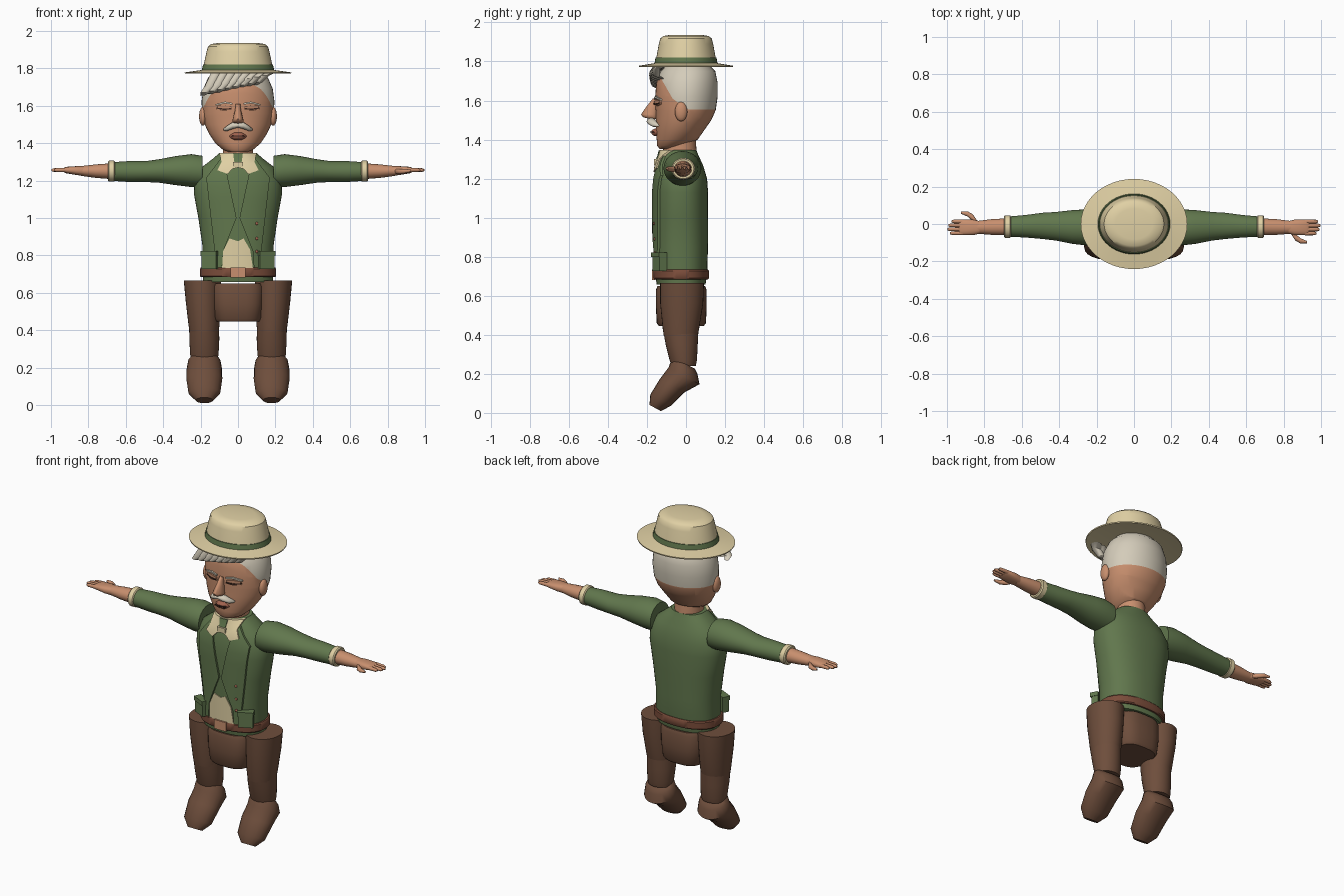
import bpy, bmesh, math
from mathutils import Vector, Matrix


def material(name, r, g, b):
    m = bpy.data.materials.new(name)
    m.diffuse_color = [((c / 255 + 0.055) / 1.055) ** 2.4 for c in (r, g, b)] + [1]
    return m


GREEN = material("jacket green", 97, 119, 77)
BROWN = material("trouser brown", 110, 78, 60)
BELT = material("belt leather", 122, 76, 58)
SKIN = material("skin", 200, 143, 110)
CREAM = material("cream cloth", 224, 208, 164)
HAIR = material("grey white hair", 212, 204, 186)
DARK = material("dark lines", 62, 40, 32)
LIP = material("lips", 160, 98, 78)

AXES = {'z': (Vector((1, 0, 0)), Vector((0, 1, 0))),
        'x': (Vector((0, 1, 0)), Vector((0, 0, 1))),
        'foot': (Vector((1, 0, 0)), Vector((0, .88, -.48)))}


def finish(name, bm, *mats, angle=40):
    bmesh.ops.recalc_face_normals(bm, faces=bm.faces[:])
    me = bpy.data.meshes.new(name)
    bm.to_mesh(me)
    bm.free()
    for m in mats:
        me.materials.append(m)
    me.shade_smooth()
    me.set_sharp_from_angle(angle=math.radians(angle))
    ob = bpy.data.objects.new(name, me)
    bpy.context.collection.objects.link(ob)
    return ob


def loft_mesh(sections, axis='z', n=32, p=2.0):
    """Rings (cx, cy, cz, radius_u, radius_v) joined and capped."""
    bm, (u, v), rings = bmesh.new(), AXES[axis], []
    for cx, cy, cz, ru, rv in sections:
        ring = []
        for i in range(n):
            a = 2 * math.pi * i / n
            c, s = math.cos(a), math.sin(a)
            c = math.copysign(abs(c) ** (2 / p), c)
            s = math.copysign(abs(s) ** (2 / p), s)
            ring.append(bm.verts.new(Vector((cx, cy, cz)) + u * ru * c + v * rv * s))
        rings.append(ring)
    for a, b in zip(rings, rings[1:]):
        for i in range(n):
            bm.faces.new((a[i], a[(i + 1) % n], b[(i + 1) % n], b[i]))
    bm.faces.new(rings[0])
    bm.faces.new(rings[-1])
    return bm


def loft(name, sections, mat, axis='z', n=32, p=2.0, angle=40):
    return finish(name, loft_mesh(sections, axis, n, p), mat, angle=angle)


def ball(name, loc, size, mat):
    bm = bmesh.new()
    bmesh.ops.create_uvsphere(bm, u_segments=16, v_segments=10, radius=1,
                              matrix=Matrix.Translation(loc) @ Matrix.Diagonal((*size, 1)))
    return finish(name, bm, mat)


def box(name, loc, size, mat, turn=0):
    bm = bmesh.new()
    bmesh.ops.create_cube(bm, size=1, matrix=Matrix.Translation(loc)
                          @ Matrix.Rotation(turn, 4, 'Z') @ Matrix.Diagonal((*size, 1)))
    return finish(name, bm, mat)


def front_y(sections, p, x, z):
    """Front surface of a lofted body at x, z."""
    z = min(max(z, sections[0][2]), sections[-1][2])
    for a, b in zip(sections, sections[1:]):
        if z <= b[2]:
            t = (z - a[2]) / (b[2] - a[2])
            cy, rx, ry = (a[k] + (b[k] - a[k]) * t for k in (1, 3, 4))
            return cy - ry * (1 - min(abs(x / rx), .95) ** p) ** (1 / p)


def plate(name, outline, body, p, off, mat):
    """Thin panel following the front of a body."""
    bm = bmesh.new()
    bm.faces.new([bm.verts.new((x, 0, z)) for x, z in outline])
    for axis, lo, hi in (((1, 0, 0), -8, 9), ((0, 0, 1), 22, 50)):
        for k in range(lo, hi):
            bmesh.ops.bisect_plane(bm, geom=bm.verts[:] + bm.edges[:] + bm.faces[:],
                                   plane_co=Vector(axis) * k * .03, plane_no=axis)
    for v in bm.verts:
        v.co.y = front_y(body, p, v.co.x, v.co.z) + .004
    ext = bmesh.ops.extrude_face_region(bm, geom=bm.faces[:])
    for g in ext["geom"]:
        if isinstance(g, bmesh.types.BMVert):
            g.co.y -= off + .004
    return finish(name, bm, mat, angle=30)


def both(points, s):
    return [(s * x, z) for x, z in points]


# Hat
loft("hat", [(0, 0, 1.785, .17, .14), (0, 0, 1.771, .284, .24), (0, 0, 1.778, .285, .241),
             (0, 0, 1.79, .2, .168), (0, 0, 1.792, .189, .157), (0, 0, 1.89, .168, .139),
             (0, 0, 1.917, .16, .132), (0, 0, 1.93, .143, .117), (0, 0, 1.936, .1, .082)],
     CREAM, n=48, angle=35)
loft("hat_band", [(0, 0, 1.788, .194, .162), (0, 0, 1.82, .187, .156)], GREEN, n=48)

# Head with the hair cap cut in by three planes
HEAD = [(0, -.095, 1.352, .05, .04), (0, -.078, 1.368, .085, .07), (0, -.045, 1.4, .122, .105),
        (0, -.03, 1.45, .155, .125), (0, -.012, 1.5, .178, .142), (0, -.002, 1.55, .19, .154),
        (0, .002, 1.62, .195, .16), (0, .005, 1.69, .186, .157), (0, .01, 1.75, .16, .14),
        (0, .01, 1.79, .12, .1)]
bm = loft_mesh(HEAD, n=40)
cuts = [((0, 0, 1.555), (0, 0, 1)), ((0, .01, 1.555), (0, .055, .08)),
        ((0, -.07, 1.612), (0, .14, .08))]
for co, no in cuts:
    bmesh.ops.bisect_plane(bm, geom=bm.verts[:] + bm.edges[:] + bm.faces[:],
                           plane_co=co, plane_no=no)
for f in bm.faces:
    c = f.calc_center_median()
    f.material_index = int(all((c - Vector(co)).dot(Vector(no)) > 0 for co, no in cuts))
finish("head", bm, SKIN, HAIR)

# Swept fringe
for i in range(8):
    x = -.115 + .04 * i
    y = -.155 + .9 * max(0, abs(x - .02) - .03) ** 2
    low = 1.655 + .008 * i
    loft("fringe_lock", [(x - .075, y + .025, low, .012, .008), (x - .06, y - .008, low + .015, .026, .018),
                         (x - .03, y - .012, low + .05, .032, .022), (x, y + .015, 1.775, .03, .03)],
         HAIR, n=12)

# Face
loft("nose", [(0, -.168, 1.505, .018, .018), (0, -.183, 1.515, .03, .038), (0, -.188, 1.53, .028, .042),
              (0, -.168, 1.575, .016, .03), (0, -.155, 1.61, .012, .015)], SKIN, n=16, angle=60)
loft("mouth", [(-.048, -.135, 1.437, .01, .006), (-.02, -.152, 1.437, .026, .02),
               (.02, -.152, 1.437, .026, .02), (.048, -.135, 1.437, .01, .006)], LIP, 'x', 16, angle=60)
plate("mouth_line", [(-.035, 1.435), (.035, 1.435), (.03, 1.442), (-.03, 1.442)], HEAD, 2, .03, DARK)
for s in (1, -1):
    loft("moustache_half", [(0, -.178, 1.495, .022, .012), (s * .03, -.178, 1.493, .024, .018),
                            (s * .06, -.162, 1.478, .018, .014), (s * .077, -.145, 1.472, .008, .005)],
         HAIR, 'x', 12, angle=60)
    ball("ear", (s * .188, -.025, 1.543), (.02, .032, .05), SKIN)
    plate("eyelid", both([(.03, 1.578), (.075, 1.572), (.115, 1.58), (.11, 1.6), (.07, 1.604), (.035, 1.596)], s),
          HEAD, 2, .008, SKIN)
    plate("closed_eye", both([(.035, 1.581), (.075, 1.577), (.115, 1.585), (.115, 1.59), (.075, 1.585), (.035, 1.587)], s),
          HEAD, 2, .012, DARK)
    plate("eyebrow", both([(.03, 1.606), (.07, 1.612), (.12, 1.6), (.12, 1.608), (.07, 1.622), (.03, 1.615)], s),
          HEAD, 2, .009, HAIR)
loft("neck", [(0, -.03, 1.31, .08, .085), (0, -.035, 1.42, .08, .085)], SKIN)

# Jacket body
P = 2.3
TORSO = [(0, -.025, .657, .186, .125), (0, -.025, .72, .19, .135), (0, -.025, .85, .19, .137),
         (0, -.025, 1, .212, .138), (0, -.025, 1.13, .236, .138), (0, -.025, 1.2, .232, .133),
         (0, -.028, 1.27, .195, .115), (0, -.03, 1.32, .13, .093), (0, -.032, 1.347, .1, .085)]
loft("jacket_body", TORSO, GREEN, n=48, p=P)
plate("shirt_front", [(-.085, .73), (.08, .73), (.065, .83), (.03, .89), (0, .875), (-.045, .89), (-.08, .82)],
      TORSO, P, .005, CREAM)
plate("shirt_collar", [(-.1, 1.347), (-.088, 1.3), (-.11, 1.255), (-.055, 1.235), (-.03, 1.262), (0, 1.27), (.03, 1.262),
                       (.055, 1.235), (.11, 1.255), (.088, 1.3), (.1, 1.347)], TORSO, P, .018, CREAM)
plate("tie_top", [(-.026, 1.345), (-.02, 1.3), (.02, 1.3), (.026, 1.345)], TORSO, P, .023, GREEN)
box("tie_knot", (0, -.15, 1.285), (.055, .03, .03), CREAM)
for s in (1, -1):
    plate("jacket_front_panel", both([(.09, 1.32), (.17, 1.215), (.115, .735), (.085, .735), (.08, .82),
                                      (.008, 1), (.06, 1.24)], s), TORSO, P, .012, GREEN)
    box("pocket", (s * .148, -.135, .775), (.085, .04, .095), GREEN, s * .45)
    box("pocket_flap", (s * .149, -.139, .81), (.092, .045, .025), GREEN, s * .45)
for z in (.82, .89, .97):
    ball("button", (.1, front_y(TORSO, P, .1, z) - .012, z), (.008, .006, .008), LIP)

# Belt and buckle
loft("belt", [(0, -.025, .684, .199, .138), (0, -.025, .69, .204, .143), (0, -.025, .728, .204, .143),
              (0, -.025, .734, .199, .138)], BELT, n=48, p=P)
box("buckle", (0, -.165, .708), (.08, .02, .055), SKIN)

# Hips
loft("hips", [(0, -.024, .65, .13, .122), (0, -.024, .63, .14, .13), (0, -.024, .54, .138, .13),
              (0, -.024, .46, .128, .126), (0, -.024, .445, .118, .115)], BROWN, p=3)

for s in (1, -1):
    # Legs and feet
    loft("thigh", [(s * .19, -.02, .665, .1, .112), (s * .188, -.022, .56, .092, .11),
                   (s * .182, -.026, .43, .083, .093), (s * .181, -.027, .39, .078, .086)], BROWN)
    loft("shin", [(s * .181, -.026, .41, .08, .089), (s * .18, -.022, .35, .08, .082),
                  (s * .18, -.014, .27, .076, .07), (s * .18, -.012, .24, .07, .062)], BROWN)
    loft("foot", [(s * .18, -.008, .255, .07, .06), (s * .18, -.008, .235, .087, .076), (s * .18, -.01, .19, .095, .09),
                  (s * .18, -.07, .14, .096, .072), (s * .18, -.13, .065, .085, .06),
                  (s * .18, -.158, .025, .045, .033)], BROWN, 'foot', 20)
    # Sleeves and cuffs
    loft("sleeve", [(s * .19, -.018, 1.247, .09, .085), (s * .25, -.018, 1.253, .097, .088),
                    (s * .33, -.016, 1.253, .09, .078), (s * .42, -.012, 1.251, .076, .063),
                    (s * .49, -.01, 1.248, .07, .056), (s * .58, -.012, 1.248, .06, .056),
                    (s * .67, -.014, 1.248, .054, .05)], GREEN, 'x')
    loft("cuff", [(s * .658, -.014, 1.25, .054, .05), (s * .663, -.014, 1.25, .06, .056),
                  (s * .69, -.014, 1.25, .06, .056), (s * .696, -.014, 1.25, .054, .05)], CREAM, 'x')
    # Forearm and hand, the thumbs point opposite ways

    def hy(y):
        return y if s > 0 else -.036 - y
    loft("forearm", [(s * .68, -.015, 1.25, .045, .042), (s * .76, -.016, 1.25, .042, .036),
                     (s * .84, -.018, 1.251, .034, .026)], SKIN, 'x', 20)
    loft("palm", [(s * .825, -.018, 1.251, .033, .026), (s * .86, -.018, 1.253, .042, .024),
                  (s * .92, -.018, 1.256, .042, .017), (s * .935, -.018, 1.256, .036, .01)], SKIN, 'x', 20, 2.5)
    for k in range(4):
        y, tip = hy(.013 - .021 * k), (.985, .998, .993, .975)[k]
        loft("finger", [(s * .915, y, 1.257, .011, .012), (s * (tip - .012), y, 1.256, .01, .01),
                        (s * tip, y, 1.255, .005, .005)], SKIN, 'x', 10)
    loft("thumb", [(s * .838, hy(-.04), 1.25, .012, .012), (s * .862, hy(-.07), 1.248, .018, .014),
                   (s * .89, hy(-.09), 1.25, .014, .012), (s * .925, hy(-.097), 1.252, .006, .006)],
         SKIN, 'x', 12)
